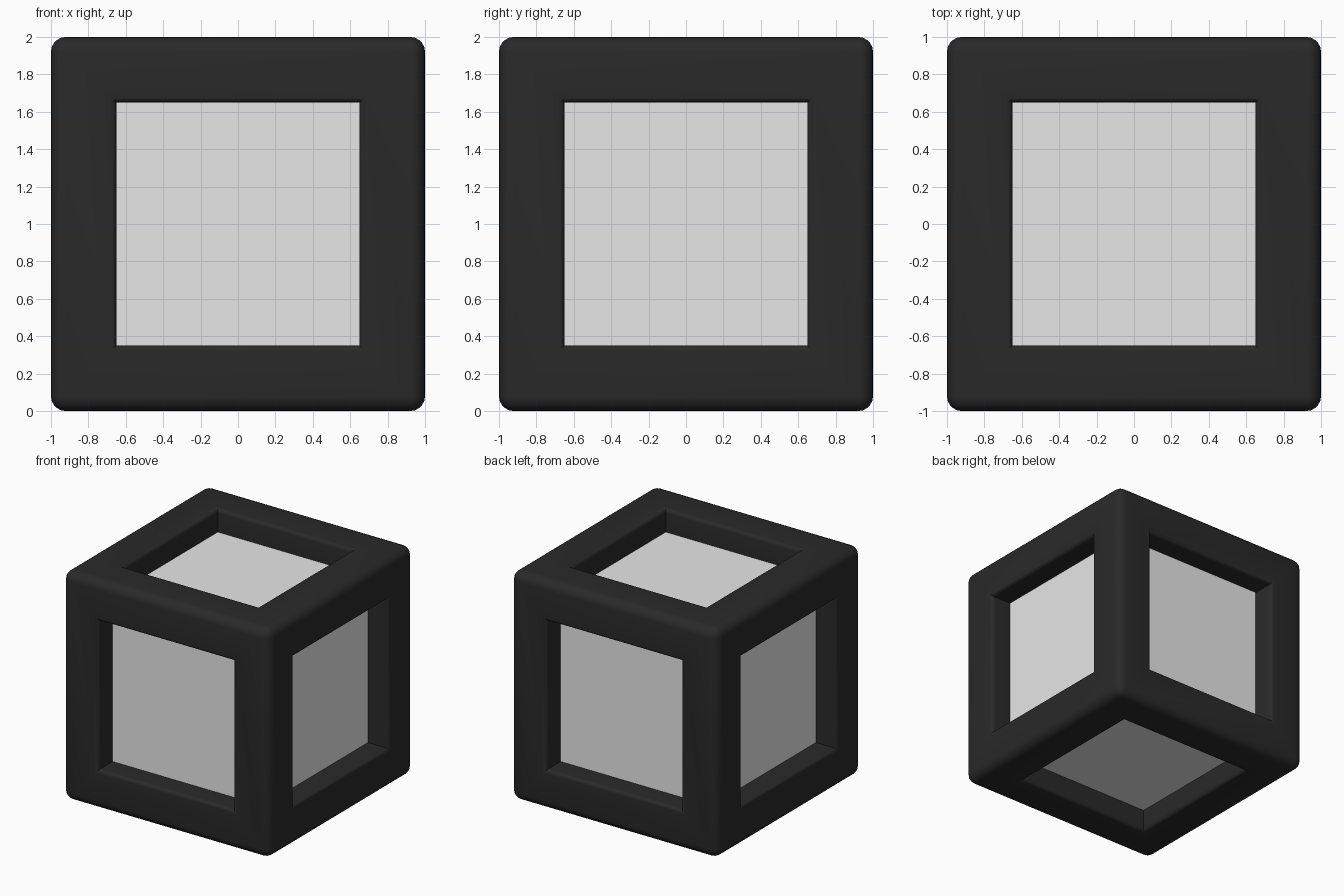
import bpy, bmesh
from mathutils import Vector

if "Cube" in bpy.data.objects:
    bpy.data.objects.remove(bpy.data.objects["Cube"])

CENTRE = Vector((0, 0, 1))
OUTER_R, RIM_R = 0.08, 0.035      # rounding of cube edges and window rims
WINDOW, DEPTH = 0.65, 0.20        # window half size and recess depth


def material(name, value):
    m = bpy.data.materials.new(name)
    m.diffuse_color = (value, value, value, 1)
    m.use_nodes = True
    m.node_tree.nodes["Principled BSDF"].inputs["Base Color"].default_value = m.diffuse_color
    return m


def finish(name, bm, mat):
    mesh = bpy.data.meshes.new(name)
    bm.to_mesh(mesh)
    bm.free()
    mesh.materials.append(mat)
    ob = bpy.data.objects.new(name, mesh)
    ob.location = CENTRE
    bpy.context.collection.objects.link(ob)
    return ob


black = material("black frame", 0.0225)
grey = material("light grey panel", 0.8)

# Frame: rounded cube with a recessed square window on every side
bm = bmesh.new()
bmesh.ops.create_cube(bm, size=2)
bmesh.ops.bevel(bm, geom=bm.edges[:], offset=OUTER_R, segments=5,
                profile=0.5, affect='EDGES')
sides = [f for f in bm.faces if f.calc_area() > 1]
bmesh.ops.inset_individual(bm, faces=sides, thickness=1 - OUTER_R - WINDOW,
                           use_even_offset=True)
caps = bmesh.ops.extrude_discrete_faces(bm, faces=sides)["faces"]
for f in caps:
    bmesh.ops.translate(bm, verts=f.verts[:], vec=-f.normal.copy() * (DEPTH + 0.004))
bmesh.ops.delete(bm, geom=caps, context='FACES_ONLY')
# Round the window rims, found as the sharp window edges on the outer surface
bm.normal_update()
rims = [e for e in bm.edges if len(e.link_faces) == 2
        and all(max(abs(c) for c in v.co) > 0.999 for v in e.verts)
        and abs(e.link_faces[0].normal.dot(e.link_faces[1].normal)) < 0.1]
bmesh.ops.bevel(bm, geom=rims, offset=RIM_R, segments=4, profile=0.5, affect='EDGES')
frame = finish("frame", bm, black)
bpy.context.view_layer.objects.active = frame
frame.select_set(True)
bpy.ops.object.shade_smooth_by_angle(angle=0.7)
frame.select_set(False)

# Panels: one thin flat plate at the bottom of each window
for axis in range(3):
    for sign, side in ((-1, "low"), (1, "high")):
        bm = bmesh.new()
        bmesh.ops.create_cube(bm, size=1)
        size = Vector((2 * WINDOW,) * 3)
        size[axis] = 0.008
        offset = Vector((0, 0, 0))
        offset[axis] = sign * (1 - DEPTH - 0.004)
        bmesh.ops.scale(bm, vec=size, verts=bm.verts[:])
        bmesh.ops.translate(bm, vec=offset, verts=bm.verts[:])
        finish(f"panel_{'xyz'[axis]}_{side}", bm, grey)
